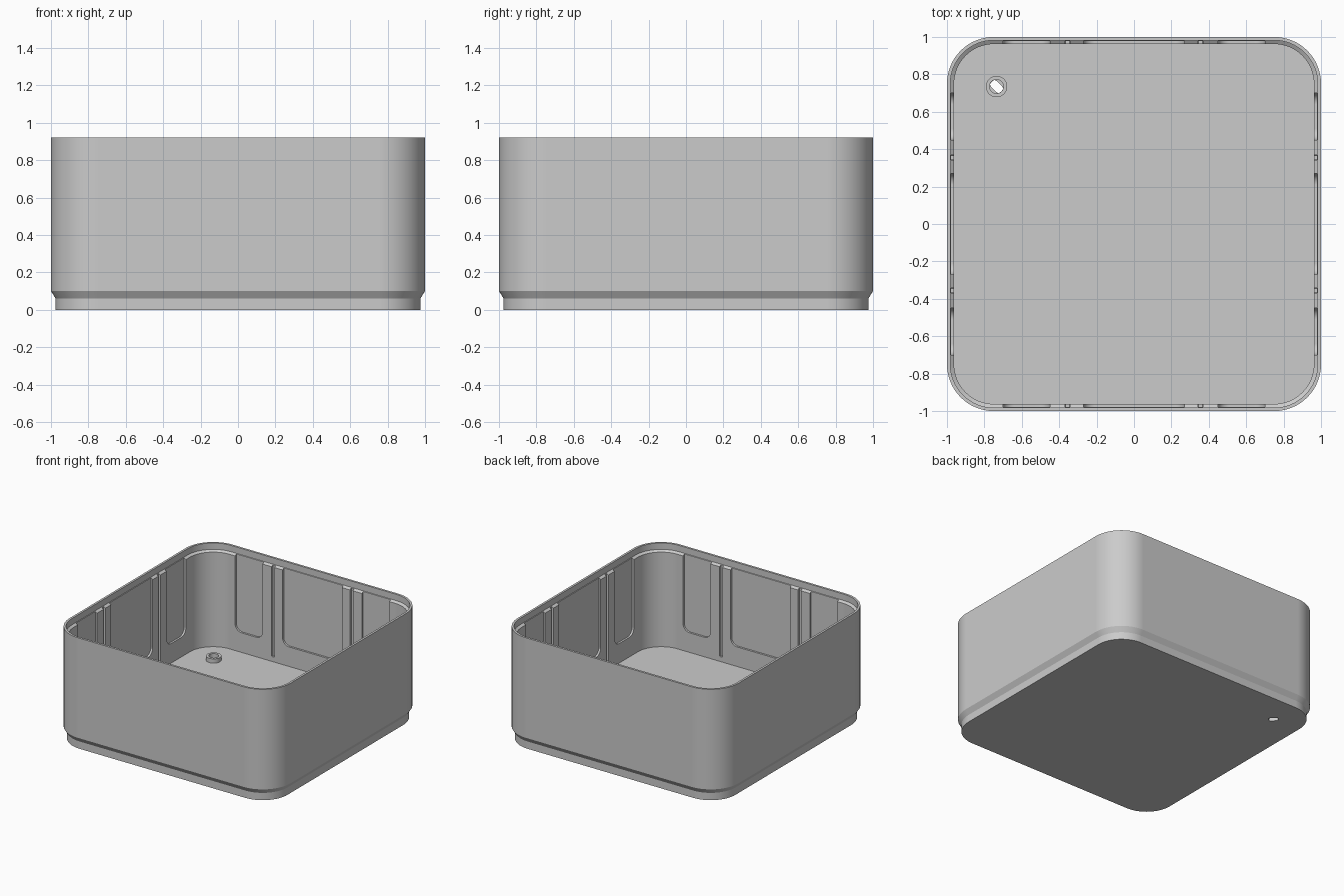
import bpy, bmesh
from math import sin, cos, pi, radians
from mathutils import Matrix, Vector

cube = bpy.data.objects.get("Cube")
if cube:
    bpy.data.objects.remove(cube)

grey = bpy.data.materials.new("warm_grey_plastic")
grey.use_nodes = True
COLOUR = (0.6, 0.6, 0.6, 1)
grey.diffuse_color = COLOUR
grey.node_tree.nodes["Principled BSDF"].inputs["Base Color"].default_value = COLOUR

DRAIN = Vector((-0.735, 0.735, 0))
RECESS = 0.978   # depth reached by the wall pockets and grooves


def make_object(name, bm):
    bmesh.ops.recalc_face_normals(bm, faces=bm.faces[:])
    mesh = bpy.data.meshes.new(name)
    bm.to_mesh(mesh)
    bm.free()
    mesh.materials.append(grey)
    obj = bpy.data.objects.new(name, mesh)
    bpy.context.collection.objects.link(obj)
    return obj


def rounded_rect(hx, hy, r, steps=16):
    pts = []
    for k, (sx, sy) in enumerate([(1, 1), (-1, 1), (-1, -1), (1, -1)]):
        for i in range(steps + 1):
            a = (k + i / steps) * pi / 2
            pts.append((sx * (hx - r) + r * cos(a), sy * (hy - r) + r * sin(a)))
    return pts


def extrude_outline(bm, points, offset):
    """Solid prism from a flat outline of 3D points."""
    face = bm.faces.new([bm.verts.new(p) for p in points])
    result = bmesh.ops.extrude_face_region(bm, geom=[face], use_keep_orig=True)
    moved = [g for g in result["geom"] if isinstance(g, bmesh.types.BMVert)]
    bmesh.ops.translate(bm, verts=moved, vec=offset)


def cut(obj, cutter):
    mod = obj.modifiers.new("cut", 'BOOLEAN')
    mod.operation = 'DIFFERENCE'
    mod.solver = 'EXACT'
    mod.object = cutter
    bpy.context.view_layer.objects.active = obj
    bpy.ops.object.modifier_apply(modifier=mod.name)


# Tub: outside foot, chamfer, wall, rim, stacking lip, inner wall, floor
profile = [(0.975, 0), (0.975, 0.06), (1, 0.1), (1, 0.92), (0.982, 0.92),
           (0.982, 0.868), (0.962, 0.855), (0.962, 0.08)]
bm = bmesh.new()
rings = []
for half, z in profile:
    outline = rounded_rect(half, half, half - 0.75)
    rings.append([bm.verts.new((x, y, z)) for x, y in outline])
for low, high in zip(rings, rings[1:]):
    n = len(low)
    for i in range(n):
        j = (i + 1) % n
        bm.faces.new((low[i], low[j], high[j], high[i]))
bm.faces.new(rings[0])
bm.faces.new(rings[-1])
tub = make_object("tub", bm)

# Drain boss on the floor
bm = bmesh.new()
bmesh.ops.create_cone(bm, cap_ends=True, segments=40, radius1=0.057, radius2=0.057,
                      depth=0.04, matrix=Matrix.Translation(DRAIN + Vector((0, 0, 0.095))))
boss = make_object("drain_boss", bm)

# Wall recess cutter: round-bottomed pockets and narrow grooves on all four walls
bm = bmesh.new()
for side in range(4):
    turn = Matrix.Rotation(side * pi / 2, 3, 'Z')
    inward = turn @ Vector((0, -0.06, 0))
    # centre, half width, bottom height, corner radius
    for cx, hw, bottom, r in [(-0.575, 0.125, 0.24, 0.06), (0, 0.27, 0.24, 0.06),
                              (0.575, 0.125, 0.24, 0.06), (-0.355, 0.013, 0.12, 0.004),
                              (0.355, 0.013, 0.12, 0.004)]:
        tall = 0.9 - bottom
        pts = [(cx - hw, 0.9), (cx + hw, 0.9)]
        for i in range(9):
            a = -i / 8 * pi / 2
            pts.append((cx + hw - r + r * cos(a), bottom + r + r * sin(a)))
        for i in range(9):
            a = -pi / 2 - i / 8 * pi / 2
            pts.append((cx - hw + r + r * cos(a), bottom + r + r * sin(a)))
        extrude_outline(bm, [turn @ Vector((x, RECESS, z)) for x, z in pts], inward)
recess_cutter = make_object("recess_cutter", bm)

# Drain cutters: round bore above, diagonal slot right through
bm = bmesh.new()
bmesh.ops.create_cone(bm, cap_ends=True, segments=32, radius1=0.037, radius2=0.037,
                      depth=0.2, matrix=Matrix.Translation(DRAIN + Vector((0, 0, 0.15))))
bore_cutter = make_object("bore_cutter", bm)
bm = bmesh.new()
spin = Matrix.Rotation(radians(-45), 3, 'Z')
slot = [DRAIN + spin @ Vector((x, y, -0.1)) for x, y in rounded_rect(0.036, 0.021, 0.015, 4)]
extrude_outline(bm, slot, Vector((0, 0, 0.4)))
slot_cutter = make_object("slot_cutter", bm)

cut(tub, recess_cutter)
for obj in (tub, boss):
    cut(obj, bore_cutter)
    cut(obj, slot_cutter)
for cutter in (recess_cutter, bore_cutter, slot_cutter):
    bpy.data.objects.remove(cutter)

# Smooth corners, crisp edges
for obj in (tub, boss):
    bpy.ops.object.select_all(action='DESELECT')
    obj.select_set(True)
    bpy.context.view_layer.objects.active = obj
    bpy.ops.object.shade_smooth_by_angle(angle=radians(20))
    weighted = obj.modifiers.new("weighted_normals", 'WEIGHTED_NORMAL')
    weighted.keep_sharp = True
